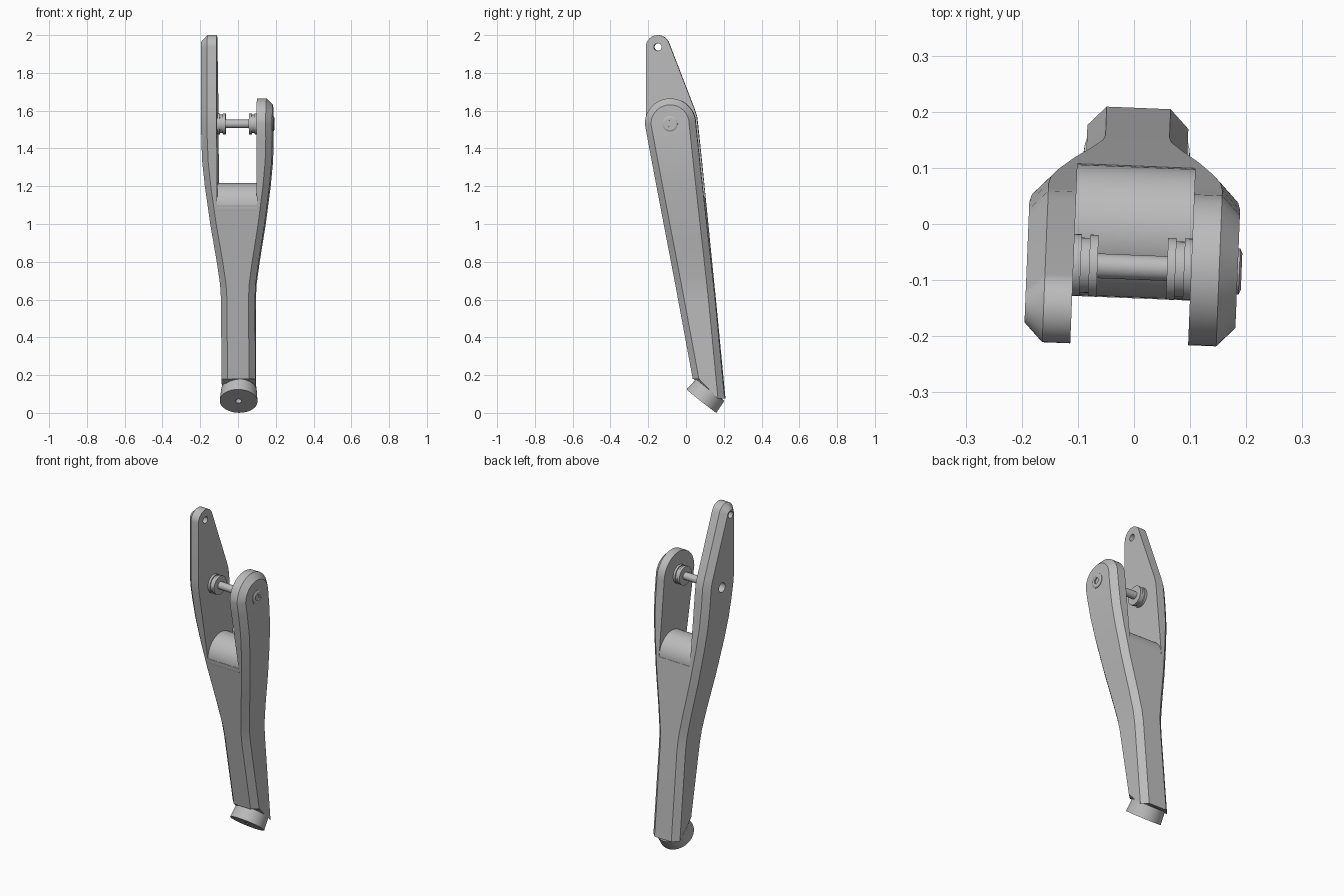
import bpy, bmesh, math
from mathutils import Matrix, Vector

old = bpy.data.objects.get("Cube")
if old:
    bpy.data.objects.remove(old)

grey = bpy.data.materials.new("satin_grey")
grey.use_nodes = True
grey.diffuse_color = (0.5, 0.5, 0.5, 1)
grey.node_tree.nodes["Principled BSDF"].inputs["Base Color"].default_value = (0.5, 0.5, 0.5, 1)

YAW = math.radians(-2.3)      # the whole lever is turned slightly
CHAMFER, INSET, GAP = 0.033, 0.034, 0.105
PIN_Y, PIN_Z = -0.077, 1.53
SPLIT = 1.1                   # height where the fork begins


def finish(name, bm):
    bmesh.ops.remove_doubles(bm, verts=bm.verts, dist=0.0002)
    bmesh.ops.recalc_face_normals(bm, faces=bm.faces)
    mesh = bpy.data.meshes.new(name)
    bm.to_mesh(mesh)
    bm.free()
    mesh.materials.append(grey)
    obj = bpy.data.objects.new(name, mesh)
    bpy.context.collection.objects.link(obj)
    obj.rotation_euler.z = YAW
    return obj


def rod(name, start, end, radius, radius_end=None, sides=40):
    """Cylinder or cone between two points."""
    start, end = Vector(start), Vector(end)
    axis = end - start
    spin = axis.to_track_quat("Z", "Y").to_matrix().to_4x4()
    bm = bmesh.new()
    bmesh.ops.create_cone(bm, cap_ends=True, segments=sides, radius1=radius,
                          radius2=radius_end or radius, depth=axis.length,
                          matrix=Matrix.Translation((start + end) / 2) @ spin)
    return finish(name, bm)


def cut(obj, cutter):
    mod = obj.modifiers.new("cut", "BOOLEAN")
    mod.operation, mod.object, mod.solver = "DIFFERENCE", cutter, "EXACT"
    bpy.context.view_layer.update()
    bpy.context.view_layer.objects.active = obj
    bpy.ops.object.modifier_apply(modifier=mod.name)
    bpy.data.objects.remove(cutter)


def half_width(z):
    """Outer half width of the lever at a height."""
    table = [(0.6, 0.09), (0.68, 0.094), (0.8, 0.111), (1.0, 0.144), (1.2, 0.171),
             (1.33, 0.184), (1.45, 0.188)]
    if z <= table[0][0]:
        return table[0][1]
    for (z0, w0), (z1, w1) in zip(table, table[1:]):
        if z <= z1:
            return w0 + (w1 - w0) * (z - z0) / (z1 - z0)
    return table[-1][1]


# A rung holds front, front inset, back inset and back as (y, z) points.
def rung(front, back):
    return (front, (front[0] + INSET, front[1]), (back[0] - INSET, back[1]), back)


def level(z):
    """Rung on the straight tapering shank."""
    t = (PIN_Z - z) / (PIN_Z - 0.18)
    return rung((-0.212 + 0.250 * t, z), (0.058 + 0.143 * t, z))


def arc(cy, cz, radius, back_start, steps=12):
    """Rungs closing a rounded end."""
    def at(angle, r):
        a = math.radians(angle)
        return (cy + r * math.cos(a), cz + r * math.sin(a))
    rungs = []
    for i in range(steps + 1):
        f = 180 - 90 * i / steps
        b = back_start + (90 - back_start) * i / steps
        rungs.append((at(f, radius), at(f, radius - INSET),
                      at(b, radius - INSET), at(b, radius)))
    return rungs


def loft(name, rungs, ring, cap_top):
    bm = bmesh.new()
    rings = [[bm.verts.new(p) for p in ring(r)] for r in rungs]
    for a, b in zip(rings, rings[1:]):
        for i in range(len(a)):
            j = (i + 1) % len(a)
            bm.faces.new((a[i], a[j], b[j], b[i]))
    bm.faces.new(rings[0])
    if cap_top:
        bm.faces.new(rings[-1])
    return finish(name, bm)


def side_points(r, s):
    """Chamfered outer side of a rung, front to back."""
    return [(s * (half_width(p[1]) - c), p[0], p[1])
            for p, c in zip(r, (CHAMFER, 0, 0, CHAMFER))]


def body_ring(r):
    return side_points(r, 1) + side_points(r, -1)[::-1]


def arm_ring(s):
    def ring(r):
        return [(s * GAP, *r[0])] + side_points(r, s) + [(s * GAP, *r[3])]
    return ring


# Shank, cut at a slant to meet the foot
shank_end = rung((0.038, 0.180), (0.207, 0.075))
heights = (0.6, 0.68, 0.74, 0.8, 0.9, 1.0, SPLIT)
body = loft("shank", [shank_end] + [level(z) for z in heights], body_ring, True)

# Rounded saddle between the fork arms
saddle_mid = sum(p[0] for p in level(SPLIT)) / 4
saddle = rod("fork_saddle", (-GAP - 0.001, saddle_mid, SPLIT), (GAP + 0.001, saddle_mid, SPLIT),
             0.1165, sides=64)

# Fork arms: short rounded one on the left, long pointed one on the right
lower = [level(z) for z in (SPLIT, 1.2, 1.33, 1.45, PIN_Z)]
left_arm = loft("left_arm", lower[:-1] + arc(PIN_Y, PIN_Z, 0.135, 0), arm_ring(1), False)
TIP_Y, TIP_Z = -0.154, 1.937
shoulder = [rung((-0.216, 1.57), (0.053, 1.57)), rung((-0.217, 1.61), (0.040, 1.61))]
right_arm = loft("right_arm", lower + shoulder + arc(TIP_Y, TIP_Z, 0.063, 22),
                 arm_ring(-1), False)
for y, z, r in ((TIP_Y, TIP_Z, 0.02), (PIN_Y, PIN_Z, 0.028)):
    cut(right_arm, rod("hole_cutter", (-0.3, y, z), (-0.05, y, z), r))

# Pivot pin with a grooved bushing at each end
pin = rod("pivot_pin", (-0.13, PIN_Y, PIN_Z), (0.15, PIN_Y, PIN_Z), 0.022)
parts = [body, saddle, left_arm, right_arm, pin]
for side, s in (("left", 1), ("right", -1)):
    for label, x0, x1, r in (("inner_flange", 0.062, 0.077, 0.055),
                             ("groove", 0.077, 0.092, 0.049),
                             ("outer_flange", 0.092, 0.107, 0.055)):
        parts.append(rod(f"{side}_bushing_{label}", (s * x0, PIN_Y, PIN_Z),
                         (s * x1, PIN_Y, PIN_Z), r))

# Screw head with a hexagonal socket
head = rod("screw_head", (0.17, PIN_Y, PIN_Z), (0.191, PIN_Y, PIN_Z), 0.041)
rim = rod("screw_rim", (0.191, PIN_Y, PIN_Z), (0.195, PIN_Y, PIN_Z), 0.041, 0.033)
for o in (head, rim):
    cut(o, rod("socket_cutter", (0.18, PIN_Y, PIN_Z), (0.22, PIN_Y, PIN_Z), 0.019, sides=6))
parts += [head, rim]

# Slanted round foot with a small centre hole
foot_base, foot_dir = Vector((0, 0.082, 0.0625)), Vector((0, 0.62, 0.785))
foot = rod("foot", foot_base, foot_base + foot_dir * 0.075, 0.1, 0.094, sides=48)
cut(foot, rod("foot_cutter", foot_base - foot_dir * 0.03, foot_base + foot_dir * 0.03, 0.016))
parts.append(foot)

# Smooth curved areas, keep chamfers crisp
bpy.ops.object.select_all(action="DESELECT")
for o in parts:
    o.select_set(True)
bpy.context.view_layer.objects.active = body
bpy.ops.object.shade_smooth_by_angle(angle=math.radians(25))
